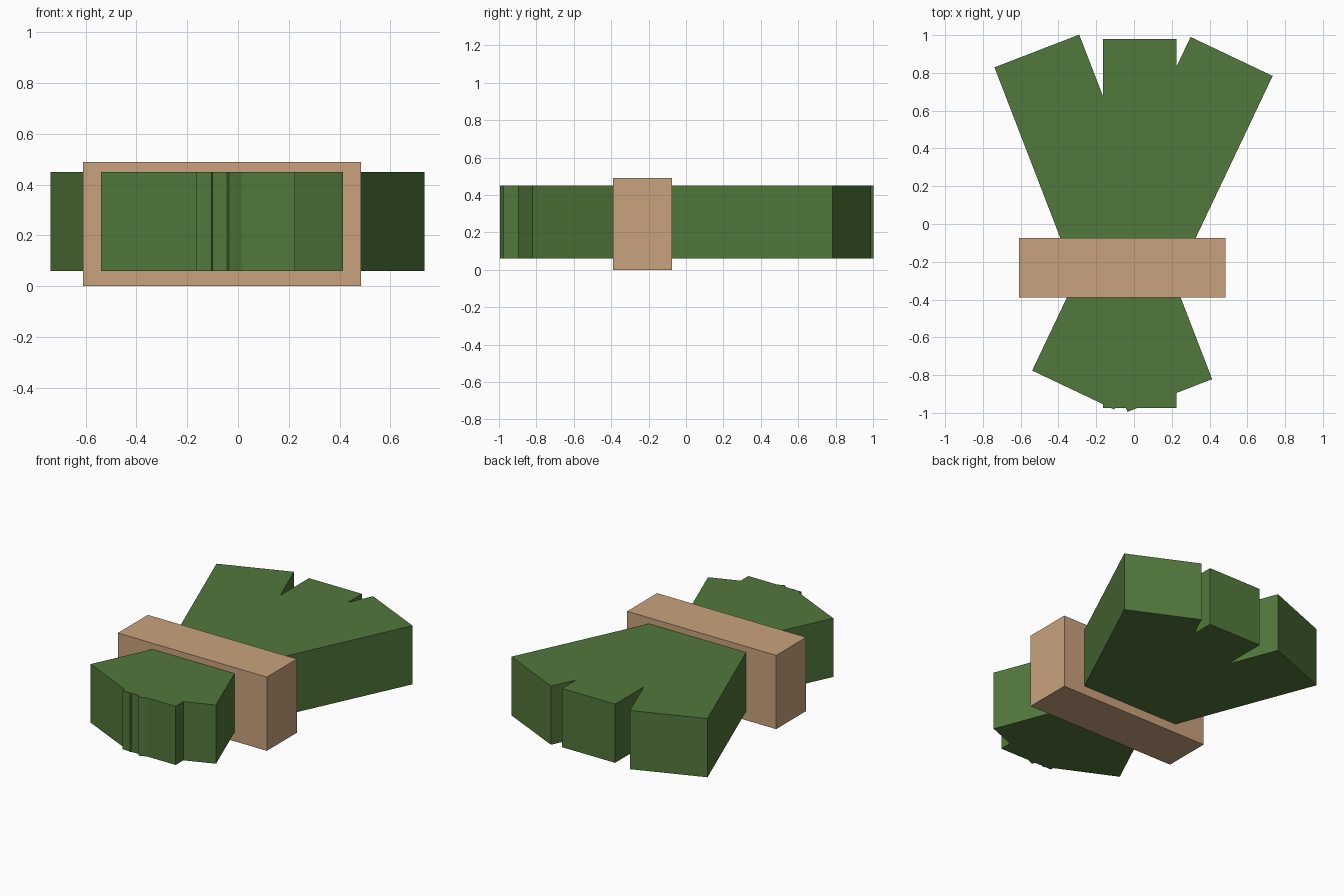
import bpy
import math

if "Cube" in bpy.data.objects:
    bpy.data.objects.remove(bpy.data.objects["Cube"])


def make_material(name, rgb):
    mat = bpy.data.materials.new(name)
    mat.diffuse_color = (*rgb, 1.0)
    mat.use_nodes = True
    mat.node_tree.nodes["Principled BSDF"].inputs["Base Color"].default_value = mat.diffuse_color
    return mat


green = make_material("leaf green", (0.084, 0.188, 0.045))
tan = make_material("band tan", (0.584, 0.361, 0.205))


def box(name, center, size, angle, mat):
    """Box with full dimensions `size`, turned about z by `angle` degrees."""
    bpy.ops.mesh.primitive_cube_add(size=1, location=center,
                                    rotation=(0, 0, math.radians(angle)))
    obj = bpy.context.object
    obj.name = name
    obj.scale = size
    obj.data.materials.append(mat)
    return obj


# Three stalks fanned out through the band: x, y, width, angle
stalks = {
    "middle_stalk": (0.03, 0.0025, 0.39, 0),
    "left_stalk": (-0.1625, 0.004, 0.481, 21.1),
    "right_stalk": (0.0975, 0.004, 0.481, -25.4),
}
for name, (x, y, width, angle) in stalks.items():
    box(name, (x, y, 0.255), (width, 1.955, 0.39), angle, green)

# Band wrapped around the bundle
box("band", (-0.0625, -0.2325, 0.245), (1.095, 0.315, 0.49), 0, tan)
